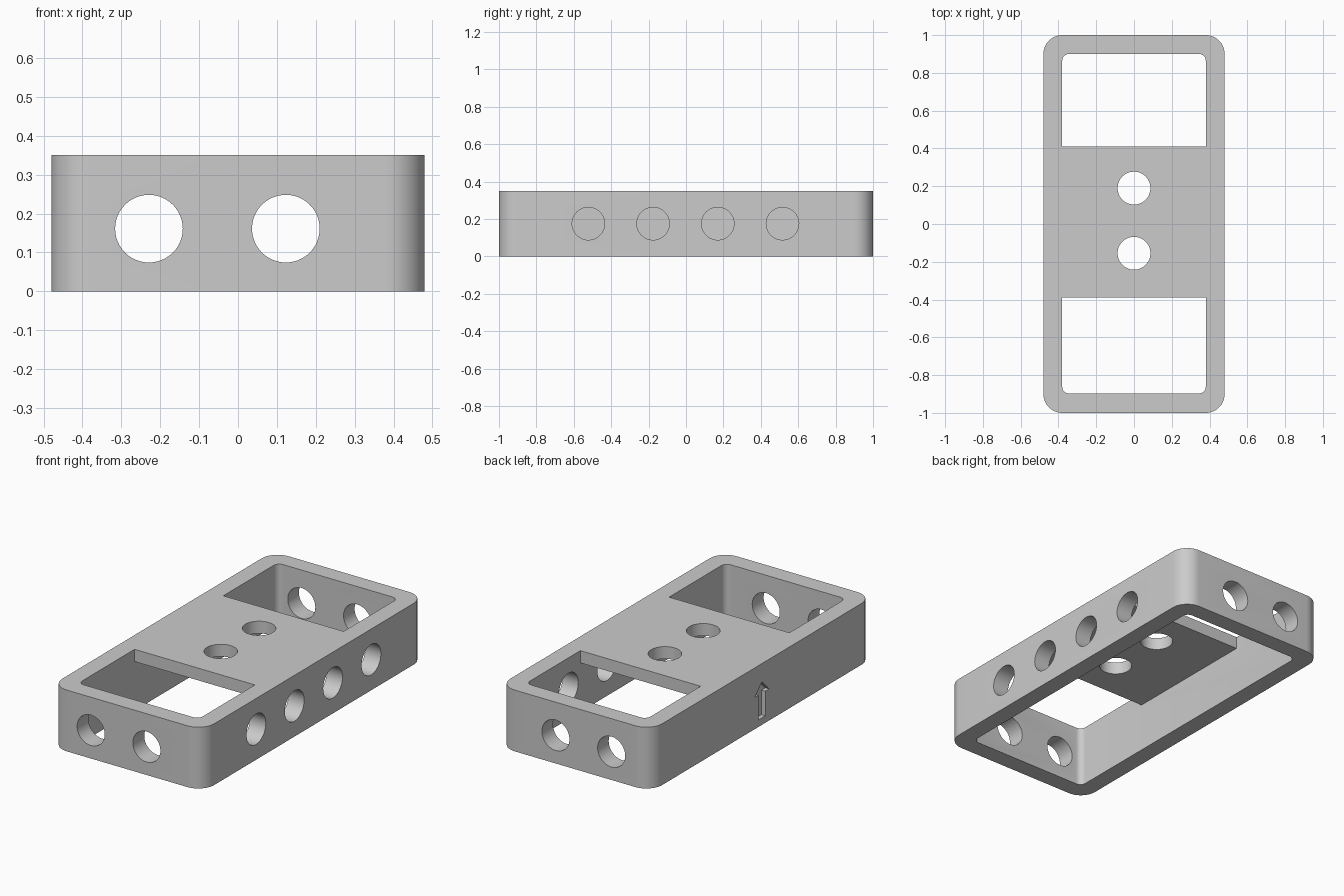
import bpy
import bmesh
import math
from mathutils import Matrix, Vector

if "Cube" in bpy.data.objects:
    bpy.data.objects.remove(bpy.data.objects["Cube"], do_unlink=True)

HALF_X, HALF_Y, HEIGHT = 0.48, 1.0, 0.35
HOLE_R = 0.087


def prism(name, points, low, high, matrix=Matrix()):
    """Extrude a flat outline from low to high, then place it."""
    bm = bmesh.new()
    face = bm.faces.new([bm.verts.new((x, y, low)) for x, y in points])
    grown = bmesh.ops.extrude_face_region(bm, geom=[face])
    top = [g for g in grown["geom"] if isinstance(g, bmesh.types.BMVert)]
    bmesh.ops.translate(bm, verts=top, vec=(0, 0, high - low))
    bmesh.ops.recalc_face_normals(bm, faces=bm.faces)
    bm.transform(matrix)
    mesh = bpy.data.meshes.new(name)
    bm.to_mesh(mesh)
    bm.free()
    obj = bpy.data.objects.new(name, mesh)
    bpy.context.collection.objects.link(obj)
    return obj


def rounded_rect(x0, x1, y0, y1, r, steps=12):
    corners = [(x1 - r, y1 - r), (x0 + r, y1 - r), (x0 + r, y0 + r), (x1 - r, y0 + r)]
    return [(cx + r * math.cos(a), cy + r * math.sin(a))
            for i, (cx, cy) in enumerate(corners)
            for a in (math.pi / 2 * (i + k / steps) for k in range(steps + 1))]


def circle(r, count=48):
    return [(r * math.cos(math.tau * k / count), r * math.sin(math.tau * k / count))
            for k in range(count)]


def hole(name, center, axis, length):
    turn = Vector((0, 0, 1)).rotation_difference(Vector(axis)).to_matrix().to_4x4()
    return prism(name, circle(HOLE_R), -length / 2, length / 2,
                 Matrix.Translation(center) @ turn)


def cut(target, cutter):
    """Subtract the cutter, apply it, and remove the cutter."""
    mod = target.modifiers.new("cut", "BOOLEAN")
    mod.operation = "DIFFERENCE"
    mod.solver = "EXACT"
    mod.object = cutter
    bpy.context.view_layer.objects.active = target
    bpy.ops.object.modifier_apply(modifier=mod.name)
    bpy.data.objects.remove(cutter, do_unlink=True)


# Outer block
frame = prism("beam_frame", rounded_rect(-HALF_X, HALF_X, -HALF_Y, HALF_Y, 0.1), 0, HEIGHT)

# Cavity, leaving a thin bridge across the middle of the top
cavity = prism("cavity", rounded_rect(-0.38, 0.38, -0.897, 0.9, 0.035, 6), -0.2, 0.6)
cut(cavity, prism("bridge", [(-0.6, -0.39), (0.6, -0.39), (0.6, 0.41), (-0.6, 0.41)], 0.28, 0.9))
cut(frame, cavity)

# Pin holes: bridge, both end walls, one side wall
for y in (-0.155, 0.19):
    cut(frame, hole("bridge_hole", (0, y, 0.32), (0, 0, 1), 0.3))
for x in (-0.229, 0.123):
    for end in (-1, 1):
        cut(frame, hole("end_hole", (x, end * 0.95, 0.161), (0, 1, 0), 0.3))
for k in range(4):
    cut(frame, hole("side_hole", (0.43, -0.522 + 0.346 * k, 0.175), (1, 0, 0), 0.3))

# Engraved arrow on the solid side wall
half = [(0.03, 0.04), (0.03, 0.18), (0.065, 0.18)]
arrow = half + [(0, 0.245)] + [(-y, z) for y, z in reversed(half)]
upright = Matrix(((0, 0, 1, 0), (1, 0, 0, 0), (0, 1, 0, 0), (0, 0, 0, 1)))
cut(frame, prism("arrow", arrow, -0.6, -HALF_X + 0.025, upright))

# Plain grey finish
grey = bpy.data.materials.new("plain_grey")
grey.use_nodes = True
color = (0.6, 0.6, 0.6, 1)
grey.diffuse_color = color
grey.node_tree.nodes["Principled BSDF"].inputs["Base Color"].default_value = color
frame.data.materials.clear()
frame.data.materials.append(grey)

bpy.ops.object.select_all(action="DESELECT")
frame.select_set(True)
bpy.context.view_layer.objects.active = frame
bpy.ops.object.shade_smooth_by_angle(angle=math.radians(30))
